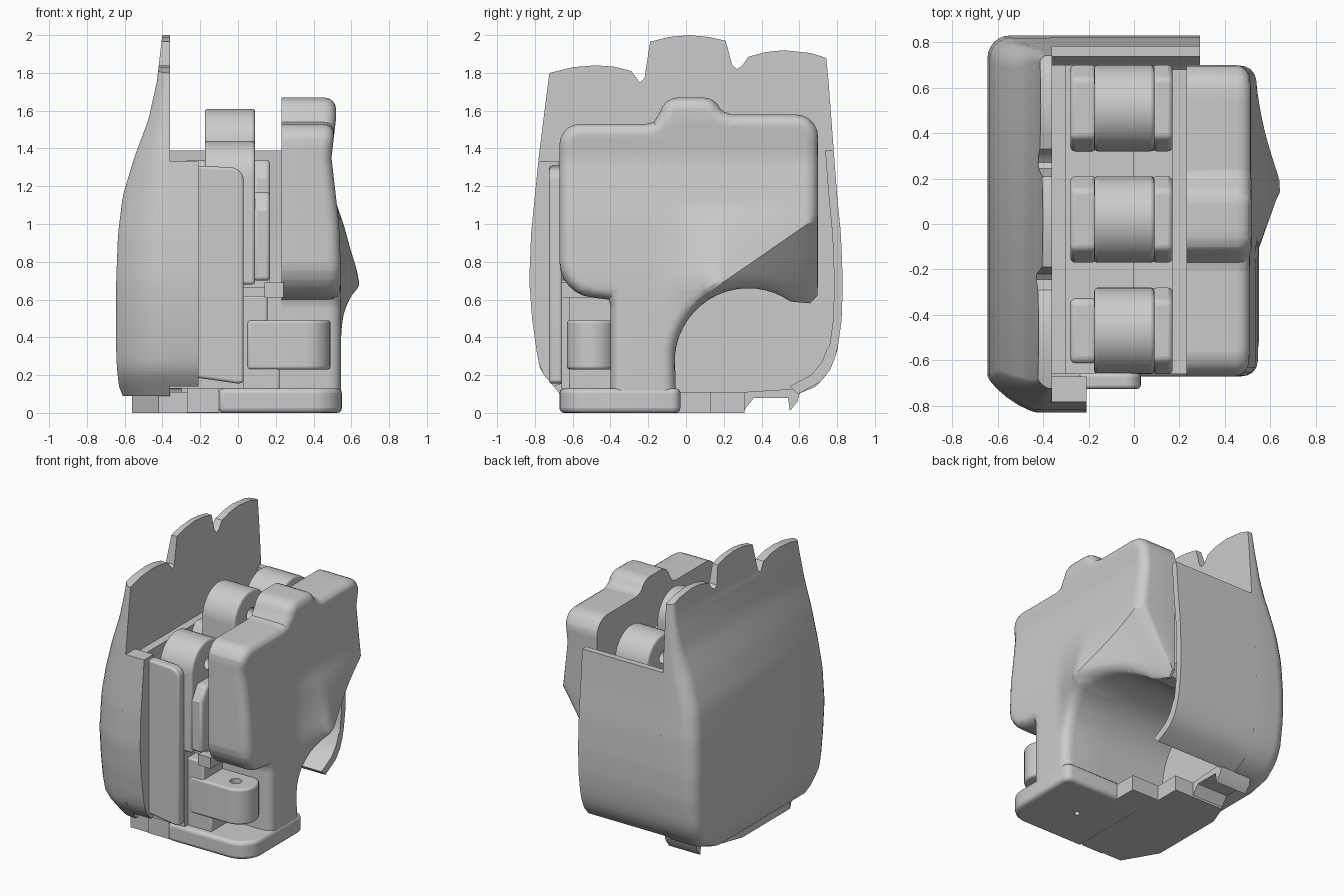
import bpy, bmesh
from math import sin, cos, pi, radians
from mathutils import Vector

if "Cube" in bpy.data.objects:
    bpy.data.objects.remove(bpy.data.objects["Cube"])


def finish(bm, name, bevel=0.0):
    bmesh.ops.recalc_face_normals(bm, faces=bm.faces)
    me = bpy.data.meshes.new(name)
    bm.to_mesh(me)
    bm.free()
    ob = bpy.data.objects.new(name, me)
    bpy.context.collection.objects.link(ob)
    bpy.ops.object.select_all(action='DESELECT')
    ob.select_set(True)
    bpy.context.view_layer.objects.active = ob
    bpy.ops.object.shade_smooth_by_angle(angle=radians(30))
    if bevel:
        m = ob.modifiers.new("bevel", 'BEVEL')
        m.width, m.segments, m.angle_limit = bevel, 3, radians(40)
    return ob


def prism_bm(pts, axis, a, b):
    """Closed outline extruded from a to b; outline is (y,z), (x,z) or (x,y)."""
    place = {'x': lambda p, t: (t, p[0], p[1]),
             'y': lambda p, t: (p[0], t, p[1]),
             'z': lambda p, t: (p[0], p[1], t)}[axis]
    bm = bmesh.new()
    lo = [bm.verts.new(place(p, a)) for p in pts]
    hi = [bm.verts.new(place(p, b)) for p in pts]
    bm.faces.new(lo)
    bm.faces.new(hi)
    for i in range(len(pts)):
        j = (i + 1) % len(pts)
        bm.faces.new((lo[i], lo[j], hi[j], hi[i]))
    return bm


def prism(name, pts, axis, a, b, bevel=0.0):
    return finish(prism_bm(pts, axis, a, b), name, bevel)


def box(name, x0, x1, y0, y1, z0, z1, bevel=0.0):
    return prism(name, [(x0, y0), (x1, y0), (x1, y1), (x0, y1)], 'z', z0, z1, bevel)


def arc(cx, cy, r, a0, a1, n):
    return [(cx + r * cos(radians(a0 + (a1 - a0) * i / n)),
             cy + r * sin(radians(a0 + (a1 - a0) * i / n))) for i in range(n + 1)]


def boolean(ob, cutter, op):
    m = ob.modifiers.new(op.lower(), 'BOOLEAN')
    m.object, m.operation, m.solver = cutter, op, 'EXACT'
    cutter.hide_render = True
    cutter.display_type = 'WIRE'
    ob.modifiers.new("crisp_edges", 'EDGE_SPLIT').split_angle = radians(32)


def lerp(table, t, k):
    for p, q in zip(table, table[1:]):
        if t <= q[0]:
            return p[k] + (q[k] - p[k]) * (t - p[0]) / (q[0] - p[0])
    return table[-1][k]


# Back shell: stacked sections (z, outer x, low y, high y), trimmed to the crown
levels = [(0.09, -0.61, -0.66, 0.57), (0.14, -0.63, -0.70, 0.69), (0.22, -0.64, -0.77, 0.76),
          (0.32, -0.645, -0.79, 0.80), (0.50, -0.645, -0.815, 0.825), (0.70, -0.645, -0.83, 0.83),
          (0.95, -0.635, -0.82, 0.82), (1.15, -0.61, -0.80, 0.80), (1.35, -0.55, -0.78, 0.785),
          (1.55, -0.475, -0.755, 0.77), (1.75, -0.43, -0.73, 0.755), (2.05, -0.395, -0.69, 0.725)]
bm = bmesh.new()
rings = []
for i in range(41):
    z = 0.09 + 1.96 * i / 40
    xo, yl, yr = (lerp(levels, z, k) for k in (1, 2, 3))
    t = -0.36 - xo
    rx, sec = t * 0.75, [(-0.36, yr)]
    ra, rb = min(0.10, t * .6), min(0.16, t * .65)
    sec += [(xo + ra - ra * sin(a * pi / 12), yr - ra + ra * cos(a * pi / 12)) for a in range(7)]
    # flatter, almost chamfered corner on the front side
    sec += [(xo + rx - rx * cos(a * pi / 12) ** 1.5, yl + rb - rb * abs(sin(a * pi / 12)) ** 1.5)
            for a in range(7)]
    sec += [(-0.36, yl)]
    rings.append([bm.verts.new((x, y, z)) for x, y in sec])
for r, s in zip(rings, rings[1:]):
    for i in range(len(r)):
        j = (i + 1) % len(r)
        bm.faces.new((r[i], r[j], s[j], s[i]))
bm.faces.new(rings[0])
bm.faces.new(rings[-1])
bmesh.ops.remove_doubles(bm, verts=bm.verts, dist=1e-5)
shell = finish(bm, "back_shell")
crown = [(-1, 0), (1, 0), (1, 1.8), (0.74, 1.88), (0.66, 1.905), (0.52, 1.92), (0.42, 1.91), (0.33, 1.885),
         (0.30, 1.84), (0.27, 1.82), (0.245, 1.84), (0.21, 1.97), (0.12, 1.99), (0.02, 2.0),
         (-0.09, 1.99), (-0.19, 1.965), (-0.22, 1.77), (-0.245, 1.75), (-0.29, 1.81),
         (-0.38, 1.833), (-0.48, 1.84), (-0.60, 1.83), (-0.72, 1.80), (-1, 1.7)]
boolean(shell, prism("crown_trim", crown, 'x', -1, 0), 'INTERSECT')


# Side walls following the shell edges
def side_wall(name, k, inward, z0, z1, x0, x1):
    zs = [z0 + (z1 - z0) * i / 20 for i in range(21)]
    outer = [(lerp(levels, z, k), z) for z in zs]
    inner = [(y + inward, z + (0.04 if z < 0.3 else 0)) for y, z in outer]
    return prism(name, outer + inner[::-1], 'x', x0, x1)


side_wall("rear_side_wall", 3, -0.045, 0.10, 1.39, -0.37, 0.29)
side_wall("front_side_wall", 2, 0.11, 0.14, 1.33, -0.37, -0.21)
prism("front_cover_plate", [(-0.24, 0.19), (0.0, 0.155), (0.03, 0.16)] + arc(-0.04, 1.23, 0.07, 0, 90, 6)
      + [(-0.24, 1.31)], 'y', -0.725, -0.655, 0.015)

# Palm pad: bevelled outline, sliced into a grid and swollen outward
outline = ([(-0.05, 0.01), (-0.03, 0.04), (-0.055, 0.13)] + arc(0.33, 0.27, 0.39, 175, 55, 16)
           + [(0.60, 0.585), (0.655, 0.58), (0.695, 0.62)]
           + arc(0.58, 1.46, 0.12, 0, 90, 5) + [(0.24, 1.58), (0.20, 1.595)]
           + arc(0.09, 1.57, 0.10, 25, 90, 4) + arc(-0.04, 1.57, 0.10, 90, 165, 4)
           + [(-0.17, 1.54), (-0.21, 1.53)] + arc(-0.56, 1.42, 0.11, 90, 180, 5)
           + arc(-0.48, 0.80, 0.19, 180, 265, 6) + [(-0.41, 0.60), (-0.40, 0.57), (-0.40, 0.01)])
bm = prism_bm(outline, 'x', 0.23, 0.50)
bmesh.ops.recalc_face_normals(bm, faces=bm.faces)
rim = [e for e in bm.edges if all(v.co.x > 0.49 for v in e.verts)]
bmesh.ops.bevel(bm, geom=rim, offset=0.06, segments=4, profile=0.5, affect='EDGES', clamp_overlap=False)
bmesh.ops.triangulate(bm, faces=[f for f in bm.faces if len(f.verts) > 4])
cuts = [((0, 0.18, 0.68), (0, -0.69, 1))]          # thumb crease
cuts += [((0, -0.66 + 0.05 * i, 0), (0, 1, 0)) for i in range(28)]
cuts += [((0, 0, 0.05 + 0.05 * i), (0, 0, 1)) for i in range(33)]
for co, no in cuts:
    bmesh.ops.bisect_plane(bm, geom=bm.verts[:] + bm.edges[:] + bm.faces[:],
                           plane_co=Vector(co), plane_no=Vector(no))
profile = [(0, 0.045), (0.5, 0.045), (0.75, 0.045), (1.0, 0.035), (1.35, -0.005), (1.55, 0.018), (1.7, 0.02)]
crest = [(-1, 0), (-0.12, 0), (0.16, 1), (0.65, 0.05), (1, 0)]
ridge = [(0, 0), (0.35, 0), (0.68, 1), (1.1, 0), (2, 0)]
for v in bm.verts:
    y, z = v.co.y, v.co.z
    d = lerp(profile, z, 1) + 0.105 * lerp(crest, y, 1) * lerp(ridge, z, 1)
    below = (0.68 + (y - 0.18) * 0.69 - z) / 1.21
    if y > 0.18 and below > 0:
        d -= 0.85 * below
    v.co.x += d * max(0, (v.co.x - 0.23) / 0.27)
finish(bm, "palm_pad")

# Core behind the pad with the thumb arch running through it
prism("thumb_arch_block", [(-0.40, 0.06), (-0.05, 0.06), (-0.055, 0.13)] + arc(0.33, 0.27, 0.39, 175, 55, 16)
      + [(0.66, 0.59), (0.68, 0.69), (-0.40, 0.69)], 'x', -0.30, 0.25)
box("core_ledge", 0.14, 0.24, -0.66, -0.38, 0.61, 0.69)
box("core_web", -0.37, 0.0, -0.66, 0.70, 0.66, 1.15)
box("core_web_front", -0.02, 0.17, -0.60, 0.68, 0.66, 0.92)
box("core_lower", -0.37, 0.03, -0.66, -0.38, 0.13, 0.70)
box("inner_spine", -0.37, -0.30, -0.66, 0.70, 0.66, 1.30)

# Three finger hinges: knuckle with pin hole and a low ear on each side
for tag, yc, top in (("front", -0.47, 1.44), ("middle", 0.02, 1.61), ("rear", 0.51, 1.52)):
    def lug(r_top):
        return [(yc - 0.19, 0.68), (yc + 0.19, 0.68)] + arc(yc, r_top - 0.19, 0.19, 0, 180, 20)
    knuckle = prism(tag + "_knuckle", lug(top), 'x', -0.175, 0.09, 0.015)
    boolean(knuckle, prism(tag + "_pin_hole", arc(yc, top - 0.17, 0.045, 0, 345, 23), 'x', -0.3, 0.3),
            'DIFFERENCE')
    ez = top - 0.27
    ear = [(yc - 0.19, 0.70), (yc + 0.19, 0.70), (yc + 0.19, ez - 0.10), (yc + 0.13, ez),
           (yc - 0.13, ez), (yc - 0.19, ez - 0.10)]
    prism(tag + "_outer_ear", ear, 'x', 0.08, 0.17, 0.02)
    prism(tag + "_inner_ear", ear, 'x', -0.28, -0.165, 0.02)

# Thumb hinge
lug = prism("thumb_lug", [(0.05, -0.63), (0.36, -0.63)] + arc(0.36, -0.50, 0.13, -80, 80, 12)
            + [(0.36, -0.37), (0.05, -0.37)], 'z', 0.23, 0.49, 0.015)
boolean(lug, prism("thumb_pin_hole", arc(0.34, -0.51, 0.04, 0, 345, 23), 'z', 0.1, 0.6), 'DIFFERENCE')
box("thumb_lug_mount", 0.0, 0.155, -0.62, -0.38, 0.15, 0.62, 0.012)
box("thumb_lug_foot", 0.0, 0.22, -0.62, -0.38, 0.12, 0.24, 0.012)

# Base plates
foot = prism("foot_plate", [(-0.10, -0.03), (-0.10, -0.67)] + arc(0.39, -0.51, 0.16, -90, 0, 8)
             + arc(0.50, -0.08, 0.05, 0, 90, 4), 'z', 0.0, 0.13, 0.025)
boolean(foot, prism("screw_hole", arc(0.2, -0.35, 0.02, 0, 330, 11), 'z', -0.1, 0.08), 'DIFFERENCE')
prism("base_plate", [(-0.56, -0.40), (-0.42, -0.64), (-0.08, -0.64), (-0.08, -0.05), (0.12, -0.05),
                     (0.12, 0.13), (-0.10, 0.13), (-0.10, 0.31), (-0.50, 0.31), (-0.56, 0.15)], 'z', 0.0, 0.11)
box("base_riser", -0.27, -0.10, -0.65, -0.35, 0.002, 0.15)
prism("base_rear_lip", [(0.30, 0.0), (0.32, 0.03), (0.36, 0.08), (0.54, 0.08), (0.55, 0.01), (0.59, 0.06),
                        (0.61, 0.13), (0.30, 0.11)], 'x', -0.50, -0.25)
